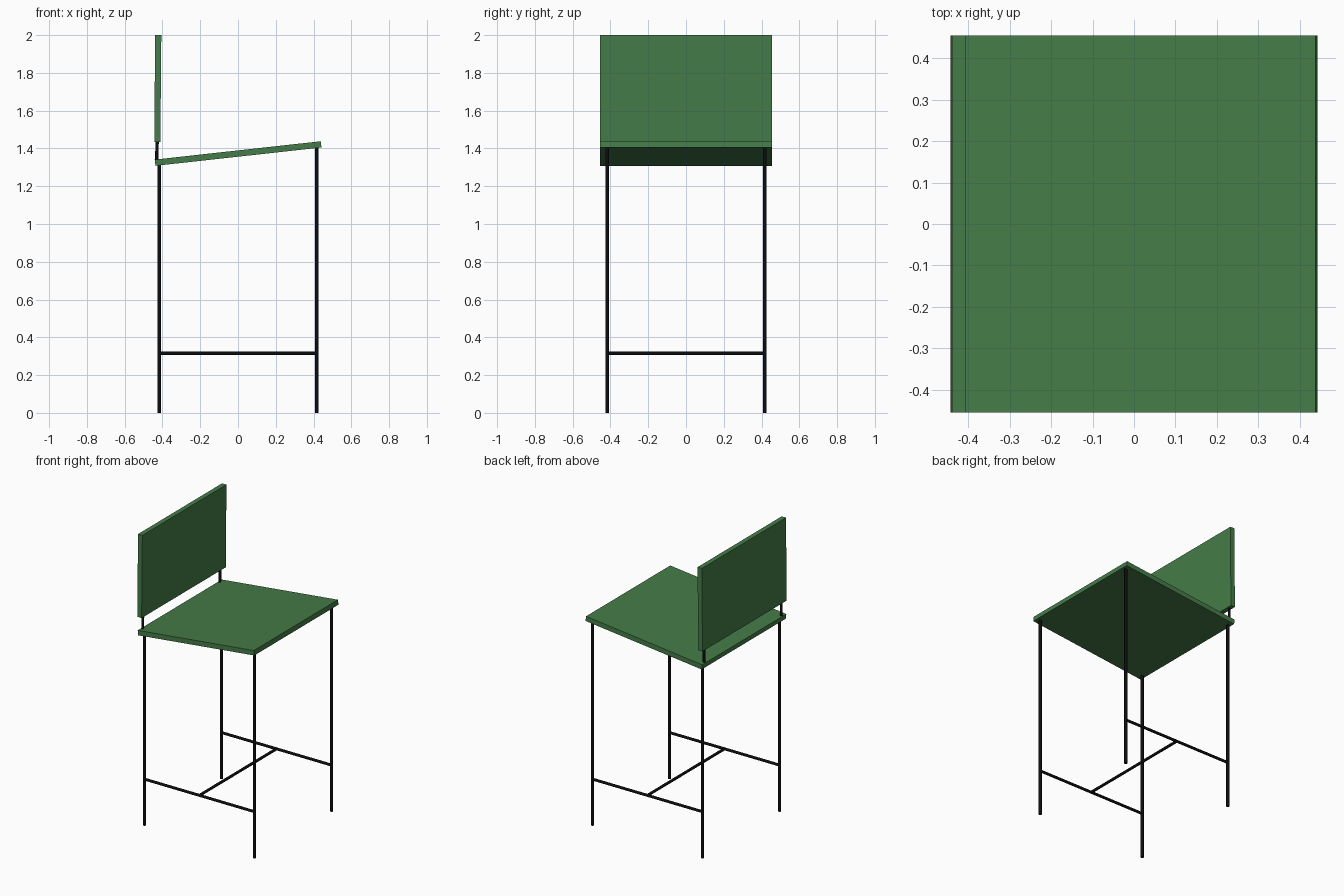
import bpy
from mathutils import Vector

if "Cube" in bpy.data.objects:
    bpy.data.objects.remove(bpy.data.objects["Cube"])

def material(name, color):
    m = bpy.data.materials.new(name)
    m.diffuse_color = color
    m.use_nodes = True
    m.node_tree.nodes["Principled BSDF"].inputs["Base Color"].default_value = m.diffuse_color
    return m

green = material("green_panel", (0.06, 0.2, 0.065, 1))
black = material("black_metal", (0.004, 0.004, 0.004, 1))

def rod(name, a, b, r=0.01):
    a, b = Vector(a), Vector(b)
    d = b - a
    bpy.ops.mesh.primitive_cylinder_add(vertices=16, radius=r, depth=d.length, location=(a + b) / 2)
    o = bpy.context.object
    o.name = name
    o.rotation_euler = d.to_track_quat('Z', 'Y').to_euler()
    o.data.materials.append(black)
    bpy.ops.object.shade_smooth_by_angle()

def slab(name, profile, half_width):
    """Extrude a four-point x/z profile across y."""
    verts = [(x, s * half_width, z) for s in (-1, 1) for x, z in profile]
    faces = [(0, 1, 2, 3), (7, 6, 5, 4)]
    faces += [(i, i + 4, (i + 1) % 4 + 4, (i + 1) % 4) for i in range(4)]
    me = bpy.data.meshes.new(name)
    me.from_pydata(verts, [], faces)
    me.materials.append(green)
    bpy.context.collection.objects.link(bpy.data.objects.new(name, me))

# Tilted seat and slightly leaning backrest
slab("seat", [(-0.437, 1.308), (0.442, 1.405), (0.438, 1.438), (-0.441, 1.341)], 0.455)
slab("backrest", [(-0.443, 1.433), (-0.411, 1.433), (-0.406, 2.0), (-0.439, 2.0)], 0.455)

L, H = 0.417, 0.315
for side, y in (("left", -L), ("right", L)):
    # Legs, running up to the underside of the seat
    rod(f"front_leg_{side}", (L, y, 0), (L, y, 1.415))
    rod(f"rear_leg_{side}", (-L, y, 0), (-L, y, 1.325))
    # Short posts carrying the backrest
    rod(f"backrest_post_{side}", (-0.43, y, 1.325), (-0.428, y, 1.46), 0.009)
    # Side stretchers
    rod(f"side_stretcher_{side}", (-L, y, H), (L, y, H), 0.009)

# Cross stretcher joining the side stretchers
rod("cross_stretcher", (0, -L, H), (0, L, H), 0.009)
